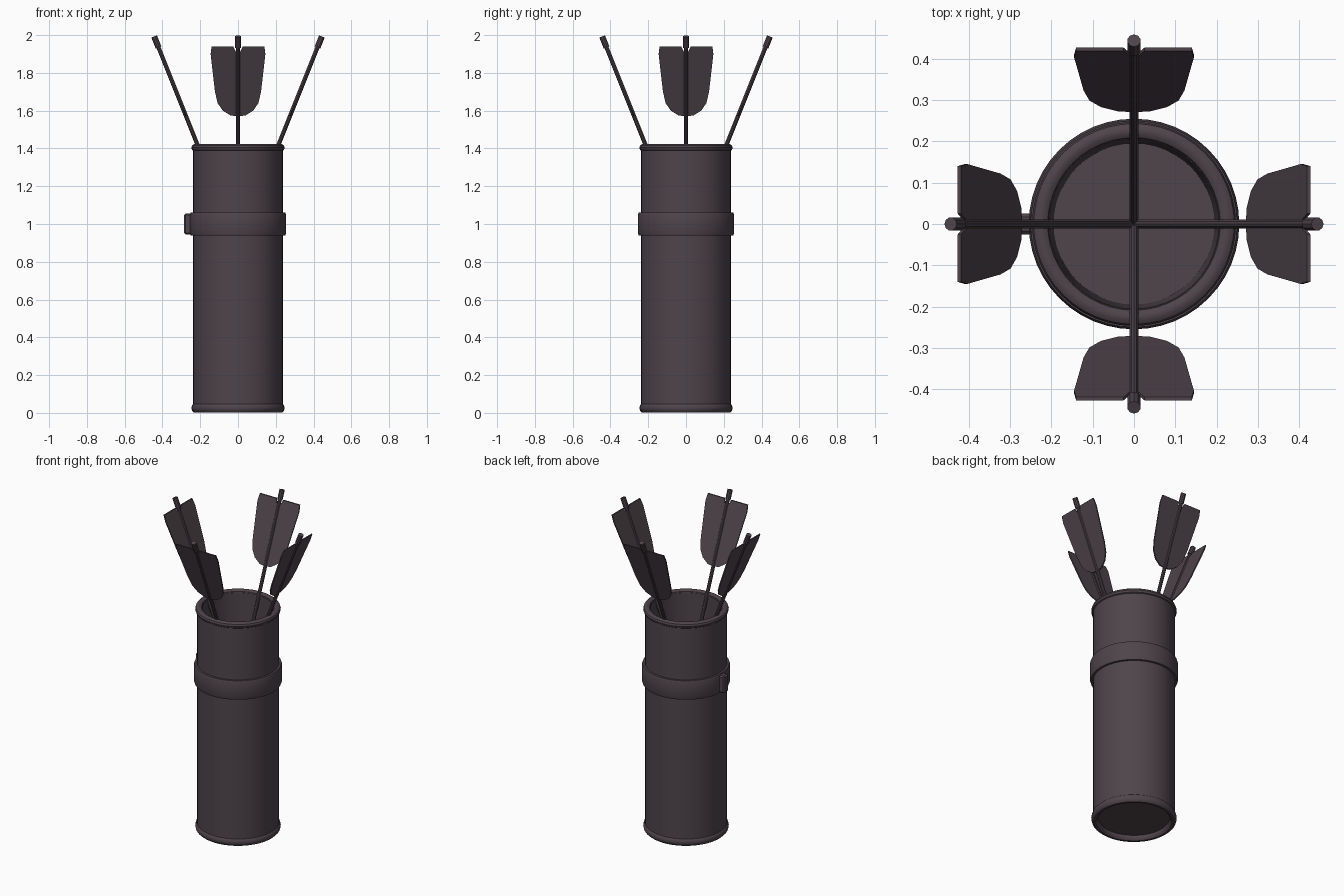
import bpy, bmesh, math
from mathutils import Vector, Matrix

if "Cube" in bpy.data.objects:
    bpy.data.objects.remove(bpy.data.objects["Cube"])

mat = bpy.data.materials.new("dark plum leather")
mat.diffuse_color = (0.078, 0.058, 0.070, 1)
mat.use_nodes = True
mat.node_tree.nodes["Principled BSDF"].inputs["Base Color"].default_value = mat.diffuse_color


def finish(name, bm, smooth=True):
    bmesh.ops.recalc_face_normals(bm, faces=bm.faces)
    me = bpy.data.meshes.new(name)
    bm.to_mesh(me)
    bm.free()
    me.materials.append(mat)
    ob = bpy.data.objects.new(name, me)
    bpy.context.collection.objects.link(ob)
    if smooth:
        bpy.ops.object.select_all(action='DESELECT')
        ob.select_set(True)
        bpy.context.view_layer.objects.active = ob
        bpy.ops.object.shade_smooth_by_angle(angle=math.radians(35))
    return ob


def lathe(name, profile, closed=True, n=48):
    """Revolve (radius, z) points around the z axis."""
    bm = bmesh.new()
    pts = profile + [profile[0]] if closed else profile
    vs = [bm.verts.new((r, 0, z)) for r, z in pts]
    es = [bm.edges.new(p) for p in zip(vs, vs[1:])]
    bmesh.ops.spin(bm, geom=vs + es, cent=(0, 0, 0), axis=(0, 0, 1),
                   angle=2 * math.pi, steps=n)
    bmesh.ops.remove_doubles(bm, verts=bm.verts, dist=1e-4)
    return finish(name, bm)


def ring(name, r, z, a, b, k=10):
    """Rounded hoop with half-width a and half-height b."""
    lathe(name, [(r + a * math.cos(2 * math.pi * i / k),
                  z + b * math.sin(2 * math.pi * i / k)) for i in range(k)])


# hollow quiver body with closed floor
lathe("quiver_body", [(0, 0.03), (0.237, 0.03), (0.237, 1.41), (0.205, 1.41),
                      (0.195, 0.06), (0, 0.06)], closed=False)
# stitched hoops at both ends
ring("top_rim", 0.226, 1.404, 0.021, 0.02)
ring("bottom_rim", 0.226, 0.026, 0.021, 0.026)
# strap band around the body
lathe("band", [(0.23, 0.94), (0.25, 0.94), (0.255, 0.955), (0.255, 1.045),
               (0.25, 1.06), (0.23, 1.06)])

# small buckle on the band, left side
bm = bmesh.new()
bmesh.ops.create_cube(bm, size=1, matrix=Matrix.Translation((-0.265, 0, 1.0))
                      @ Matrix.Diagonal((0.04, 0.05, 0.11, 1)))
bmesh.ops.bevel(bm, geom=bm.edges[:], offset=0.008, segments=1, affect='EDGES')
finish("buckle", bm, False)


def axis_x(z):
    return 0.215 + 0.40 * (z - 1.42)


def rod(name, z0, z1, r, turn):
    p, q = (Vector((axis_x(z), 0, z)) for z in (z0, z1))
    d = q - p
    bm = bmesh.new()
    bmesh.ops.create_cone(bm, cap_ends=True, segments=10, radius1=r, radius2=r,
                          depth=d.length)
    m = turn @ Matrix.Translation((p + q) / 2) @ d.to_track_quat('Z', 'Y').to_matrix().to_4x4()
    bmesh.ops.transform(bm, matrix=m, verts=bm.verts)
    finish(name, bm)


# half outline of the feather: (sideways, height)
VANE = [(0.006, 1.57), (0.04, 1.575), (0.08, 1.60), (0.108, 1.64), (0.122, 1.70),
        (0.145, 1.90), (0.14, 1.94), (0.025, 1.94), (0.006, 1.90)]

# four arrows leaning outwards
for i in range(4):
    turn = Matrix.Rotation(i * math.pi / 2, 4, 'Z')
    rod(f"arrow_shaft_{i}", 0.82, 1.96, 0.011, turn)
    rod(f"arrow_nock_{i}", 1.935, 1.993, 0.016, turn)
    bm = bmesh.new()
    for s in (-1, 1):
        sides = [[bm.verts.new((axis_x(z) + o, s * w, z)) for w, z in VANE]
                 for o in (-0.004, 0.004)]
        bm.faces.new(sides[0])
        bm.faces.new(sides[1][::-1])
        for k in range(len(VANE)):
            j = (k + 1) % len(VANE)
            bm.faces.new((sides[0][k], sides[0][j], sides[1][j], sides[1][k]))
    bmesh.ops.transform(bm, matrix=turn, verts=bm.verts)
    finish(f"arrow_feathers_{i}", bm, False)
